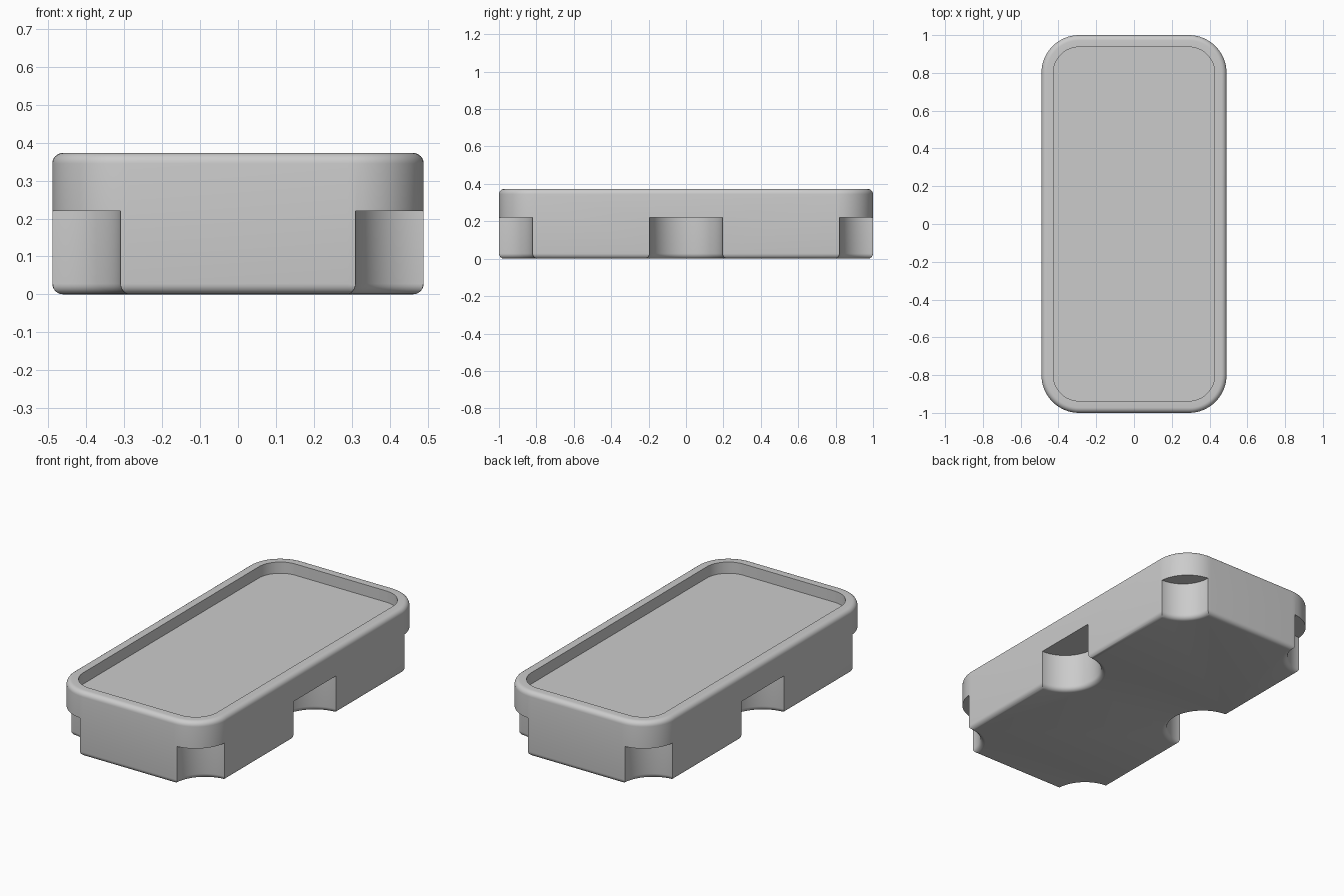
import bpy, bmesh, math

if "Cube" in bpy.data.objects:
    bpy.data.objects.remove(bpy.data.objects["Cube"], do_unlink=True)

HALF_X, HALF_Y, HEIGHT = 0.49, 1.0, 0.373
CORNER, FILLET = 0.2, 0.028
RIM, RECESS = 0.063, 0.065
NOTCH_TOP = 0.22

grey = bpy.data.materials.new("plain_grey")
grey.use_nodes = True
grey.diffuse_color = (0.6, 0.6, 0.6, 1)
grey.node_tree.nodes["Principled BSDF"].inputs["Base Color"].default_value = (0.6, 0.6, 0.6, 1)


def loft(name, rings):
    """Skin closed rings of points and cap both ends."""
    bm = bmesh.new()
    loops = [[bm.verts.new(p) for p in ring] for ring in rings]
    n = len(loops[0])
    for low, high in zip(loops, loops[1:]):
        for i in range(n):
            j = (i + 1) % n
            bm.faces.new((low[i], low[j], high[j], high[i]))
    bm.faces.new(loops[0][::-1])
    bm.faces.new(loops[-1])
    bmesh.ops.recalc_face_normals(bm, faces=bm.faces)
    mesh = bpy.data.meshes.new(name)
    bm.to_mesh(mesh)
    bm.free()
    mesh.materials.append(grey)
    obj = bpy.data.objects.new(name, mesh)
    bpy.context.collection.objects.link(obj)
    return obj


def rounded_ring(inset, z, steps=16):
    """Rounded rectangle with concentric corners."""
    pts = []
    for quarter, (sx, sy) in enumerate([(1, 1), (-1, 1), (-1, -1), (1, -1)]):
        for k in range(steps + 1):
            a = (quarter + k / steps) * math.pi / 2
            r = CORNER - inset
            pts.append((sx * (HALF_X - CORNER) + r * math.cos(a),
                        sy * (HALF_Y - CORNER) + r * math.sin(a), z))
    return pts


def round_ring(cx, cy, r, z, steps=64):
    return [(cx + r * math.cos(2 * math.pi * (k + 0.5) / steps),
             cy + r * math.sin(2 * math.pi * (k + 0.5) / steps), z) for k in range(steps)]


# Quarter-circle steps shared by every filleted edge
arc = [(FILLET * (1 - math.sin(a)), FILLET * (1 - math.cos(a)))
       for a in (math.pi / 2 * k / 6 for k in range(7))]

# Tray body: filleted base, straight wall, filleted rim, sunken floor
profile = [(i, z) for i, z in arc]
profile += [(i, HEIGHT - z) for i, z in reversed(arc)]
profile += [(RIM, HEIGHT), (RIM, HEIGHT - RECESS)]
body = loft("tray_body", [rounded_ring(i, z) for i, z in profile])

# Notch cutters: round posts flaring at the base to soften the lower edge
spots = [(sx * HALF_X, sy * HALF_Y, 0.18) for sx in (-1, 1) for sy in (-1, 1)]
spots += [(sx * HALF_X, 0, 0.195) for sx in (-1, 1)]
for cx, cy, r in spots:
    rings = [round_ring(cx, cy, r + FILLET, -0.05)]
    rings += [round_ring(cx, cy, r + i, z) for i, z in arc]
    rings.append(round_ring(cx, cy, r, NOTCH_TOP))
    cutter = loft("notch_cutter", rings)
    cutter.hide_render = True
    mod = body.modifiers.new("notch", "BOOLEAN")
    mod.operation, mod.solver, mod.object = "DIFFERENCE", "EXACT", cutter
    bpy.context.view_layer.objects.active = body
    bpy.ops.object.modifier_apply(modifier=mod.name)
    bpy.data.objects.remove(cutter, do_unlink=True)

# Smooth curved walls, keep notch and rim edges crisp
bpy.ops.object.select_all(action="DESELECT")
body.select_set(True)
bpy.context.view_layer.objects.active = body
bpy.ops.object.shade_smooth_by_angle(angle=math.radians(30))
